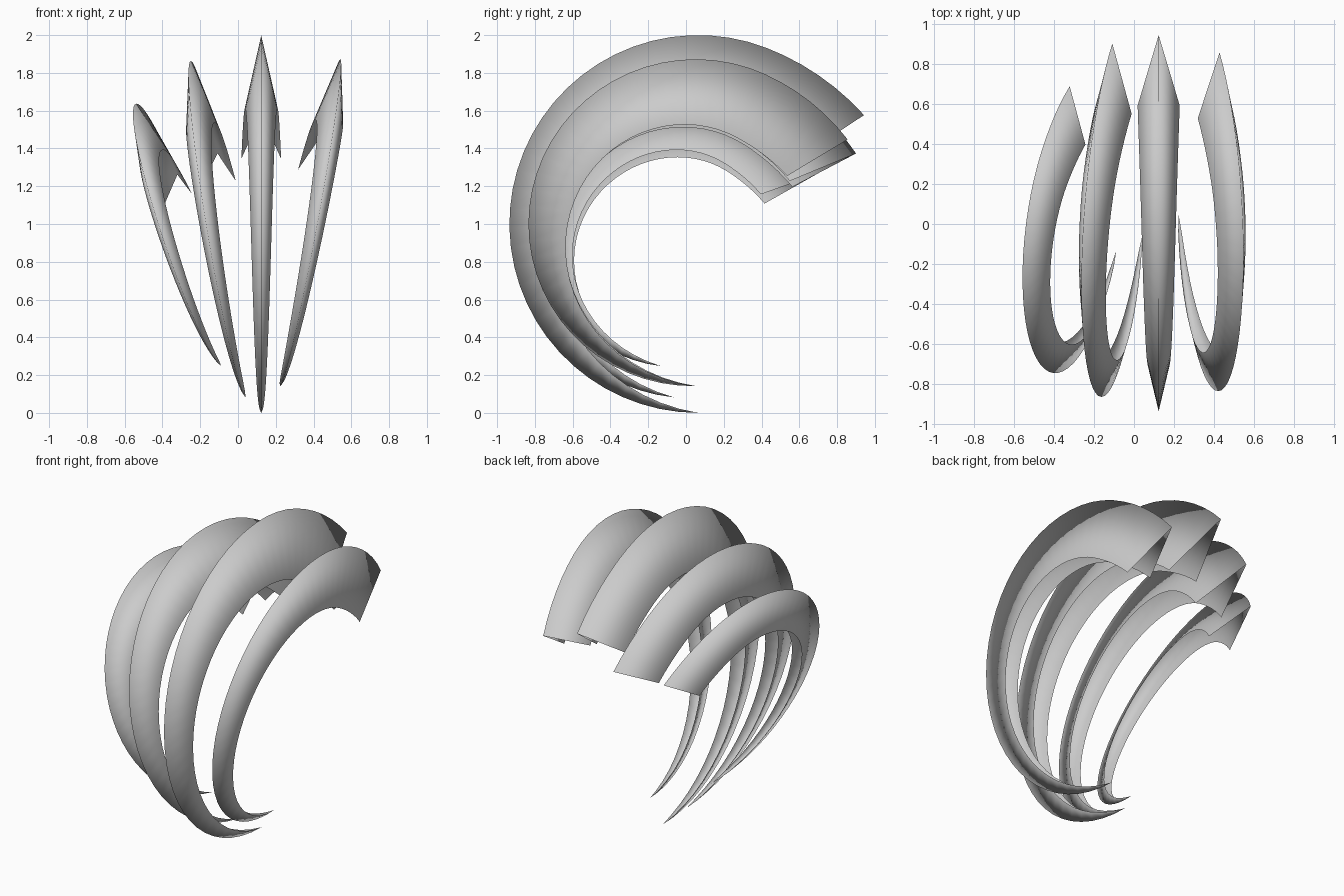
import bpy
import bmesh
from math import sin, cos, pi, radians
from mathutils import Vector

if "Cube" in bpy.data.objects:
    bpy.data.objects.remove(bpy.data.objects["Cube"], do_unlink=True)

# One plain grey for everything
grey = bpy.data.materials.new("light_grey")
grey.use_nodes = True
colour = (0.6, 0.6, 0.6, 1)
grey.diffuse_color = colour
grey.node_tree.nodes["Principled BSDF"].inputs["Base Color"].default_value = colour

STEPS = 40


def claw(name, centre, radius, lean, tip_angle, root_angle):
    """Open V-shaped sheath swept along an arc, tapering to a point."""
    centre = Vector(centre)
    # Plane of the arc: lean is the x drift per unit of y and of z
    side = Vector((1, -lean[0], -lean[1])).normalized()
    up = (Vector((0, 0, 1)) - side * side.z).normalized()
    back = up.cross(side)

    bm = bmesh.new()
    rows = []
    for i in range(STEPS + 1):
        t = i / STEPS
        angle = radians(tip_angle + (root_angle - tip_angle) * t)
        out = back * cos(angle) + up * sin(angle)
        flare = 0.05 * (max(0, t - 0.85) / 0.15) ** 2
        ridge = centre + out * radius * (1 + flare)
        if i == 0:
            rows.append([bm.verts.new(ridge)] * 3)
            continue
        depth = 0.42 * radius * sin(t * pi / 2)
        width = 0.105 * radius * t ** 0.65
        inner = ridge - out * depth
        rows.append([bm.verts.new(p) for p in
                     (inner - side * width, ridge, inner + side * width)])

    # Two walls meeting at the ridge, triangles at the tip, smooth all over
    for a, b in zip(rows, rows[1:]):
        for k in range(2):
            corners = dict.fromkeys((a[k], b[k], b[k + 1], a[k + 1]))
            bm.faces.new(list(corners)).smooth = True
    bm.normal_update()
    bm.faces.ensure_lookup_table()
    if bm.faces[-1].normal.dot(side) < 0:
        bmesh.ops.reverse_faces(bm, faces=bm.faces[:])

    mesh = bpy.data.meshes.new(name)
    bm.to_mesh(mesh)
    bm.free()
    mesh.materials.append(grey)
    obj = bpy.data.objects.new(name, mesh)
    bpy.context.collection.objects.link(obj)


# Four claws fanned across the width
claw("outer_right_claw", (-0.306, -0.015, 0.94), 0.735, (0.133, -0.337), 263, 26)
claw("inner_right_claw", (-0.101, 0.04, 0.97), 0.905, (0.07, -0.167), 264, 25.5)
claw("middle_claw", (0.123, 0.065, 1.0), 1.0, (0, 0), 270, 33.3)
claw("left_claw", (0.382, 0.045, 1.007), 0.88, (-0.045, 0.185), 271, 29)
